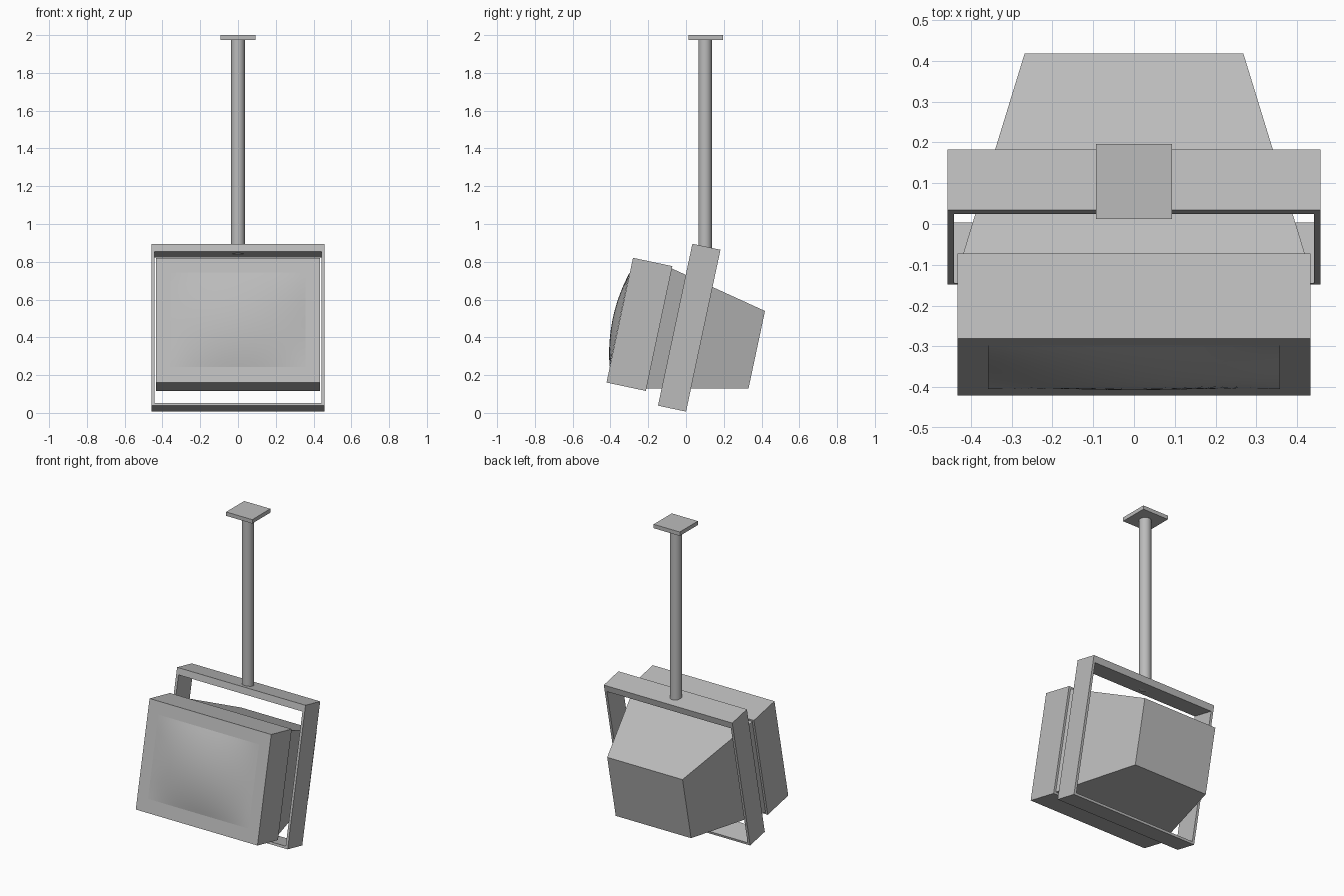
import bpy, bmesh, math
from mathutils import Matrix, Vector

cube = bpy.data.objects.get("Cube")
if cube:
    bpy.data.objects.remove(cube, do_unlink=True)

grey = bpy.data.materials.new("plain grey")
grey.use_nodes = True
colour = (0.5, 0.5, 0.5, 1)
grey.diffuse_color = colour
grey.node_tree.nodes["Principled BSDF"].inputs["Base Color"].default_value = colour

# Shared tilt of the frame and the set, about the frame centre
TILT = Matrix.Translation((0, 0.017, 0.451)) @ Matrix.Rotation(math.radians(-12), 4, "X")


def finish(name, bm, matrix=Matrix(), smooth=False):
    bmesh.ops.recalc_face_normals(bm, faces=bm.faces)
    mesh = bpy.data.meshes.new(name)
    bm.to_mesh(mesh)
    bm.free()
    mesh.materials.append(grey)
    obj = bpy.data.objects.new(name, mesh)
    bpy.context.collection.objects.link(obj)
    obj.matrix_world = matrix
    if smooth:
        bpy.ops.object.select_all(action="DESELECT")
        obj.select_set(True)
        bpy.context.view_layer.objects.active = obj
        bpy.ops.object.shade_smooth_by_angle(angle=math.radians(35))
    return obj


def box(name, low, high, matrix=Matrix()):
    low, high = Vector(low), Vector(high)
    bm = bmesh.new()
    bmesh.ops.create_cube(bm, size=1)
    for v in bm.verts:
        v.co = (low + high) / 2 + v.co * (high - low)
    return finish(name, bm, matrix)


def rectangle(bm, x, y, bottom, top):
    return [bm.verts.new(p) for p in ((-x, y, bottom), (x, y, bottom), (x, y, top), (-x, y, top))]


def bridge(bm, a, b):
    for i in range(4):
        j = (i + 1) % 4
        bm.faces.new((a[i], a[j], b[j], b[i]))


# Ceiling plate and pole
box("ceiling_plate", (-0.093, 0.012, 1.975), (0.093, 0.196, 2.0))
bm = bmesh.new()
bmesh.ops.create_cone(bm, cap_ends=True, segments=32, radius1=0.036, radius2=0.036, depth=1.14)
finish("pole", bm, Matrix.Translation((0, 0.101, 1.41)), smooth=True)

# Hanging frame: a closed rectangular ring with a thicker top bar
bm = bmesh.new()
rings = []
for x, bottom, top in ((0.457, -0.438, 0.438), (0.441, -0.423, 0.396)):
    rings.append([rectangle(bm, x, y, bottom, top) for y in (-0.076, 0.076)])
(outer_front, outer_back), (inner_front, inner_back) = rings
for a, b in ((outer_front, outer_back), (outer_back, inner_back),
             (inner_back, inner_front), (inner_front, outer_front)):
    bridge(bm, a, b)
finish("hanging_frame", bm, TILT)

# Television cabinet and tapering back
box("cabinet_front", (-0.433, -0.368, -0.375), (0.433, -0.155, 0.300), TILT)
bm = bmesh.new()
wide = rectangle(bm, 0.42, -0.157, -0.362, 0.288)
narrow = rectangle(bm, 0.268, 0.374, -0.249, 0.170)
bridge(bm, wide, narrow)
bm.faces.new(wide)
bm.faces.new(narrow)
finish("cabinet_back", bm, TILT)

# Bulging screen: a grid domed towards the viewer
bm = bmesh.new()
bmesh.ops.create_grid(bm, x_segments=24, y_segments=20, size=1)
for v in bm.verts:
    s, t = v.co.x, v.co.y
    v.co = (0.358 * s, -0.369 - 0.037 * (1 - s * s) * (1 - t * t), -0.035 + 0.256 * t)
screen = finish("screen", bm, TILT, smooth=True)
if screen.data.polygons[0].normal.y > 0:
    screen.data.flip_normals()
